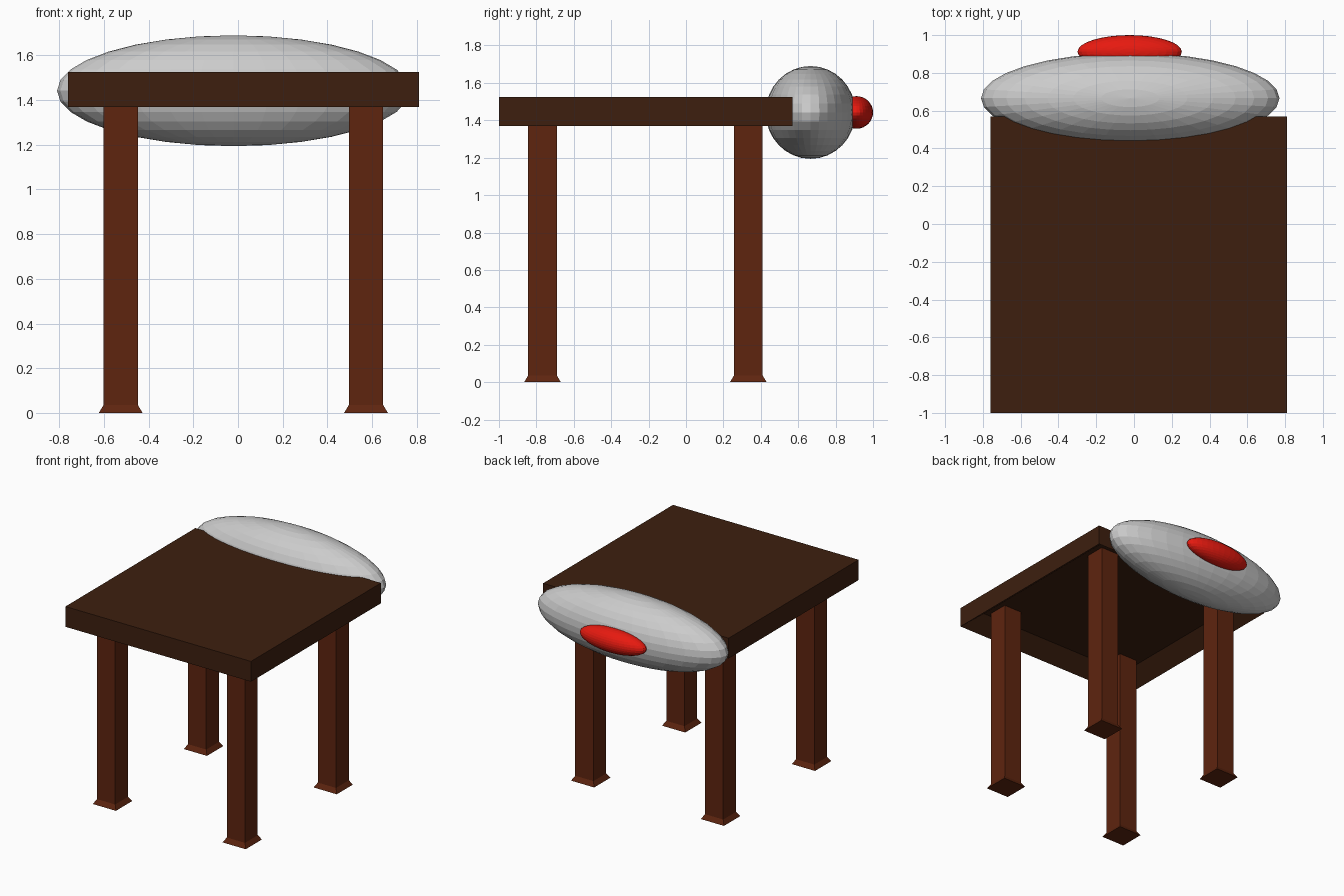
import bpy, bmesh
from mathutils import Matrix, Vector

if "Cube" in bpy.data.objects:
    bpy.data.objects.remove(bpy.data.objects["Cube"])


def material(name, rgb):
    m = bpy.data.materials.new(name)
    m.diffuse_color = (*rgb, 1)
    m.use_nodes = True
    m.node_tree.nodes["Principled BSDF"].inputs["Base Color"].default_value = m.diffuse_color
    return m


def finish(name, bm, mat=None):
    bmesh.ops.recalc_face_normals(bm, faces=bm.faces)
    me = bpy.data.meshes.new(name)
    bm.to_mesh(me)
    bm.free()
    if mat:
        me.materials.append(mat)
    ob = bpy.data.objects.new(name, me)
    bpy.context.collection.objects.link(ob)
    return ob


def box(lo, hi):
    lo, hi = Vector(lo), Vector(hi)
    bm = bmesh.new()
    bmesh.ops.create_cube(bm, size=1, matrix=Matrix.Translation((lo + hi) / 2)
                          @ Matrix.Diagonal((*(hi - lo), 1)))
    return bm


def bottom_face(bm):
    bm.faces.ensure_lookup_table()
    return min(bm.faces, key=lambda f: f.calc_center_median().z)


def ellipsoid(name, centre, radii, mat=None):
    bm = bmesh.new()
    bmesh.ops.create_uvsphere(bm, u_segments=32, v_segments=16, radius=1,
                              matrix=Matrix.Translation(centre) @ Matrix.Diagonal((*radii, 1)))
    return finish(name, bm, mat)


dark_wood = material("dark_wood", (0.047, 0.0137, 0.0048))
leg_wood = material("leg_wood", (0.112, 0.018, 0.0048))
red = material("red", (0.8, 0.01, 0.005))

# Table top, hollowed from below to leave a rim
bm = box((-0.76, -1.0, 1.37), (0.81, 0.57, 1.525))
face = bottom_face(bm)
bmesh.ops.inset_region(bm, faces=[face], thickness=0.12, use_even_offset=True)
bmesh.ops.translate(bm, verts=face.verts, vec=(0, 0, 0.10))
finish("table_top", bm, dark_wood)

# Four square legs with flared feet, reaching up into the hollow
HALF, FLARE, FOOT = 0.077, 0.021, 0.035
for side, x in (("left", -0.525), ("right", 0.573)):
    for end, y in (("front", -0.767), ("back", 0.333)):
        bm = box((x - HALF, y - HALF, FOOT), (x + HALF, y + HALF, 1.47))
        face = bottom_face(bm)
        ext = bmesh.ops.extrude_face_region(bm, geom=[face])
        bmesh.ops.delete(bm, geom=[face], context='FACES_ONLY')
        for v in (g for g in ext["geom"] if isinstance(g, bmesh.types.BMVert)):
            k = (HALF + FLARE) / HALF
            v.co = (x + (v.co.x - x) * k, y + (v.co.y - y) * k, 0)
        finish(f"{end}_{side}_leg", bm, leg_wood)

# Long faceted cushion behind the top, with a red bulge on its back
ellipsoid("cushion", (-0.02, 0.666, 1.442), (0.79, 0.24, 0.248))
ellipsoid("red_bulge", (-0.023, 0.912, 1.442), (0.276, 0.088, 0.087), red)
